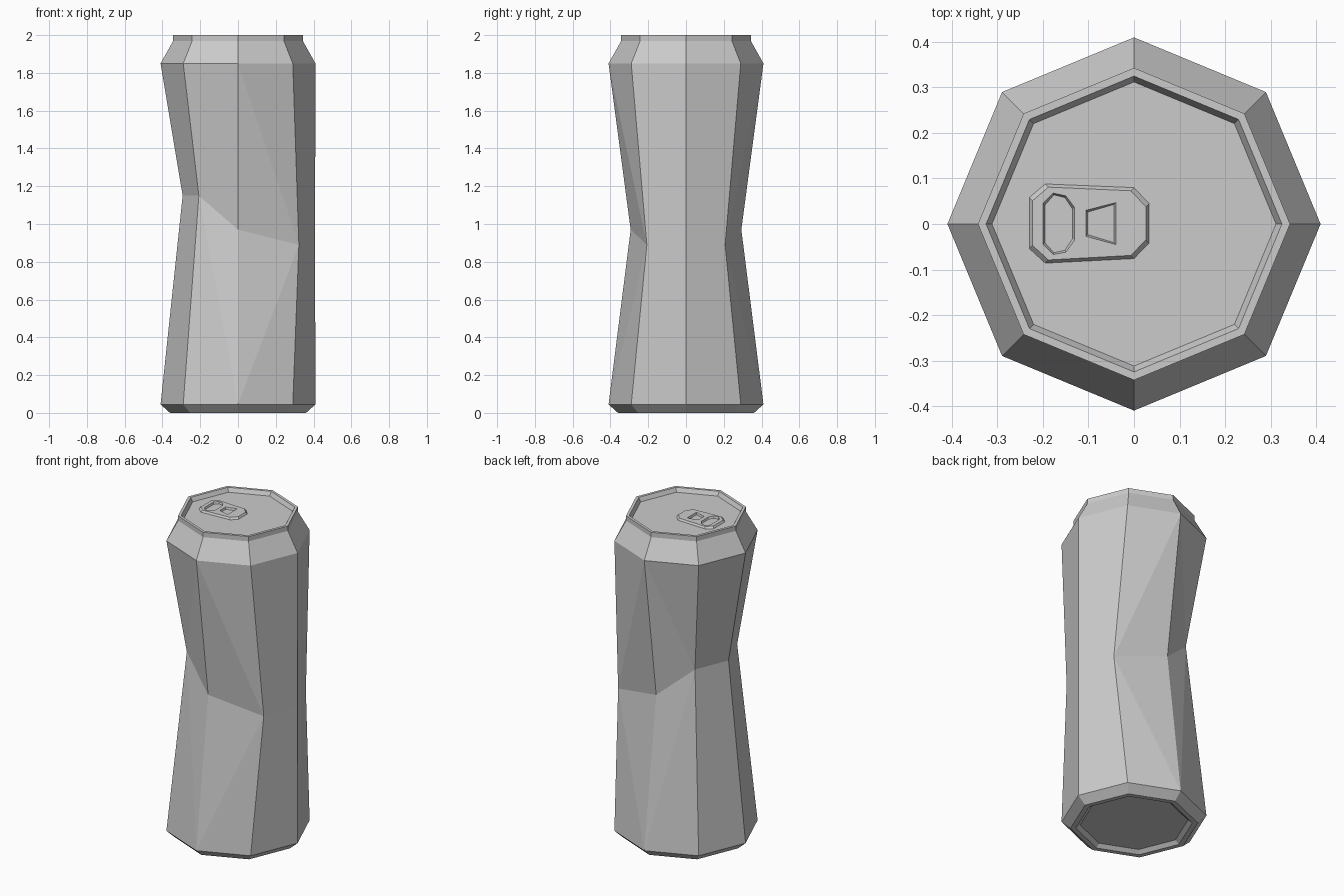
import bpy, bmesh
from math import cos, sin, pi

if "Cube" in bpy.data.objects:
    bpy.data.objects.remove(bpy.data.objects["Cube"])

metal = bpy.data.materials.new("grey metal")
metal.use_nodes = True
GREY = (0.6, 0.6, 0.6, 1)
metal.diffuse_color = GREY
metal.node_tree.nodes["Principled BSDF"].inputs["Base Color"].default_value = GREY

SIDES = 8


def finish(bm, name):
    bmesh.ops.recalc_face_normals(bm, faces=bm.faces)
    mesh = bpy.data.meshes.new(name)
    bm.to_mesh(mesh)
    bm.free()
    mesh.materials.append(metal)
    obj = bpy.data.objects.new(name, mesh)
    bpy.context.collection.objects.link(obj)
    return obj


def ring(bm, radius, z):
    return [bm.verts.new((radius * cos(k * pi / 4), radius * sin(k * pi / 4), z))
            for k in range(SIDES)]


def bridge(bm, low, high):
    n = len(low)
    for i in range(n):
        j = (i + 1) % n
        bm.faces.new((low[i], low[j], high[j], high[i]))


def bridge_dent(bm, outer, waist):
    # Split the twisted panels beside the front and back corners
    for i in range(SIDES):
        j = (i + 1) % SIDES
        for pivot, other in ((i, j), (j, i)):
            if pivot in (2, 6):
                bm.faces.new((outer[pivot], waist[other], waist[pivot]))
                bm.faces.new((outer[pivot], outer[other], waist[other]))
                break
        else:
            bm.faces.new((outer[i], outer[j], waist[j], waist[i]))


# Can body: recessed base, crushed waist, shoulder, rim and recessed lid
bm = bmesh.new()
base = [ring(bm, r, z) for r, z in ((0.305, 0.02), (0.33, 0), (0.36, 0), (0.41, 0.045))]
top = [ring(bm, r, z) for r, z in
       ((0.41, 1.85), (0.343, 1.97), (0.343, 2), (0.325, 2), (0.312, 1.975))]
waist = ring(bm, 0.293, 0.97)
for v in waist:
    if v.co.x > 0.1:
        v.co.x += 0.115
        v.co.z = 0.89
    elif v.co.x < -0.1:
        v.co.z = 1.15
for rings in (base, top):
    for low, high in zip(rings, rings[1:]):
        bridge(bm, low, high)
bridge_dent(bm, base[-1], waist)
bridge_dent(bm, top[0], waist)
bm.faces.new(base[0])
bm.faces.new(top[-1])
finish(bm, "can_body")

# Pull tab: raised bevelled plate with two openings
LID, TAB_TOP = 1.975, 1.987
outline = [(-0.23, 0.058), (-0.195, 0.088), (0, 0.08), (0.033, 0.045),
           (0.033, -0.042), (0, -0.076), (-0.195, -0.086), (-0.23, -0.054)]
finger_hole = [(-0.2, 0.045), (-0.178, 0.068), (-0.15, 0.062), (-0.131, 0.037),
               (-0.131, -0.036), (-0.15, -0.062), (-0.178, -0.067), (-0.2, -0.045)]
rivet_hole = [(-0.106, 0.03), (-0.04, 0.047), (-0.04, -0.045), (-0.106, -0.027)]


def sloped_wall(bm, points, shrink):
    """Wall from the tab top to the lid; returns the top edges."""
    cx = sum(p[0] for p in points) / len(points)
    cy = sum(p[1] for p in points) / len(points)

    def inset(value, centre, amount):
        return value - amount * max(-1, min(1, (value - centre) / 0.03))

    def loop(amount, z):
        return [bm.verts.new((inset(x, cx, amount), inset(y, cy, amount), z))
                for x, y in points]
    high = loop(max(shrink, 0), TAB_TOP)
    low = loop(max(-shrink, 0), LID)
    bridge(bm, low, high)
    return [bm.edges.get((high[i - 1], high[i])) for i in range(len(high))]


bm = bmesh.new()
rims = sloped_wall(bm, outline, 0.007)
for hole in (finger_hole, rivet_hole):
    rims += sloped_wall(bm, hole, -0.004)
bmesh.ops.triangle_fill(bm, edges=rims, use_beauty=True, normal=(0, 0, 1))
finish(bm, "pull_tab")
